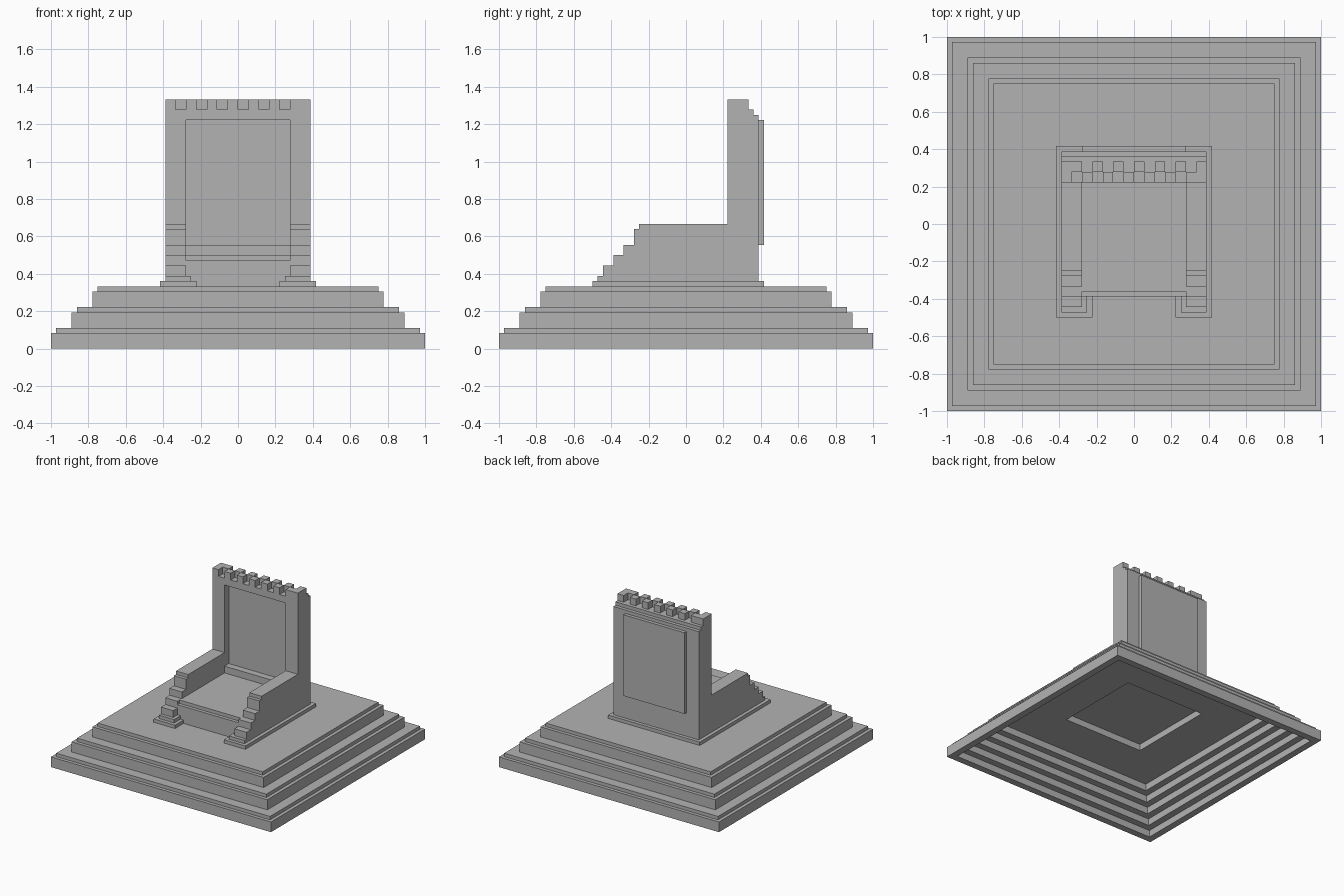
import bpy, bmesh
from mathutils import Vector

U = 1 / 36  # building module: every part sits on this grid

cube = bpy.data.objects.get("Cube")
if cube:
    bpy.data.objects.remove(cube, do_unlink=True)

stone = bpy.data.materials.new("grey_stone")
stone.use_nodes = True
GREY = (0.45, 0.45, 0.45, 1)
stone.diffuse_color = GREY
stone.node_tree.nodes["Principled BSDF"].inputs["Base Color"].default_value = GREY


def finish(name, bm):
    bmesh.ops.recalc_face_normals(bm, faces=bm.faces)
    bmesh.ops.scale(bm, vec=(U, U, U), verts=bm.verts)
    mesh = bpy.data.meshes.new(name)
    bm.to_mesh(mesh)
    bm.free()
    mesh.materials.append(stone)
    obj = bpy.data.objects.new(name, mesh)
    bpy.context.collection.objects.link(obj)
    return obj


def prism(name, profile, lo, hi, axis="X"):
    """Extrude a (y, z) profile along X, or an (x, y) profile along Z."""
    bm = bmesh.new()
    place = (lambda a, b: (lo, a, b)) if axis == "X" else (lambda a, b: (a, b, lo))
    face = bm.faces.new([bm.verts.new(place(a, b)) for a, b in profile])
    ext = bmesh.ops.extrude_face_region(bm, geom=[face])
    offset = Vector((hi - lo, 0, 0)) if axis == "X" else Vector((0, 0, hi - lo))
    moved = [v for v in ext["geom"] if isinstance(v, bmesh.types.BMVert)]
    bmesh.ops.translate(bm, vec=offset, verts=moved)
    return finish(name, bm)


def box(name, x0, x1, y0, y1, z0, z1):
    return prism(name, [(y0, z0), (y1, z0), (y1, z1), (y0, z1)], x0, x1)


# Stepped platform: square rings from the hollow underside out and up to the top
rings = [(13, 11.9), (13, 10)]
for level in range(5):
    half = 26 + 2 * level
    rings += [(half, 10 - 2 * level), (half, 8 - 2 * level)]
for tier in range(3):
    half, z = 36 - 4 * tier, 4 * tier
    rings += [(half, z), (half, z + 3), (half - 1, z + 3), (half - 1, z + 4)]

bm = bmesh.new()
loops = [[bm.verts.new((sx * h, sy * h, z))
          for sx, sy in ((-1, -1), (1, -1), (1, 1), (-1, 1))] for h, z in rings]
for a, b in zip(loops, loops[1:]):
    for i in range(4):
        j = (i + 1) % 4
        bm.faces.new((a[i], a[j], b[j], b[i]))
bm.faces.new(loops[0])
bm.faces.new(loops[-1])
finish("stepped_platform", bm)

# Plinth under the throne, open between the two feet
half_plinth = [(8, -14), (8, -18), (15, -18), (15, 15)]
plinth = half_plinth + [(-x, y) for x, y in reversed(half_plinth)]
prism("plinth", plinth, 12, 13, "Z")

# Seat and backrest in one section: front lip, recessed front, raised rear panel
seat_section = [(-14, 13), (-14, 17), (-13, 17), (-13, 18), (8, 18), (8, 20),
                (10, 20), (10, 44), (8, 44), (8, 46), (13, 46), (13, 45),
                (14, 45), (14, 44), (15, 44), (15, 20), (14, 20), (14, 13)]
prism("seat_and_backrest", seat_section, -10, 10)

# Sides: stair-fronted armrest running into the backrest post
side_section = [(-17, 13), (-17, 14), (-16, 14), (-16, 16), (-14, 16), (-14, 18),
                (-12, 18), (-12, 20), (-10, 20), (-10, 23), (-9, 23), (-9, 24),
                (8, 24), (8, 46), (13, 46), (13, 45), (14, 45), (14, 13)]
for side, s in (("left", 1), ("right", -1)):
    lo, hi = sorted((10 * s, 14 * s))
    prism(side + "_side", side_section, lo, hi)
    lo, hi = sorted((9 * s, 10 * s))
    box(side + "_foot", lo, hi, -17, -14, 13, 14)

# Battlements: two staggered rows of blocks along the top
for i in range(7):
    x = -14 + 4 * i
    box(f"front_merlon_{i + 1}", x, x + (4 if i == 6 else 2), 8, 10, 46, 48)
    back_start = x if i == 0 else x + 2
    box(f"back_merlon_{i + 1}", back_start, x + 4, 10, 12, 46, 48)
